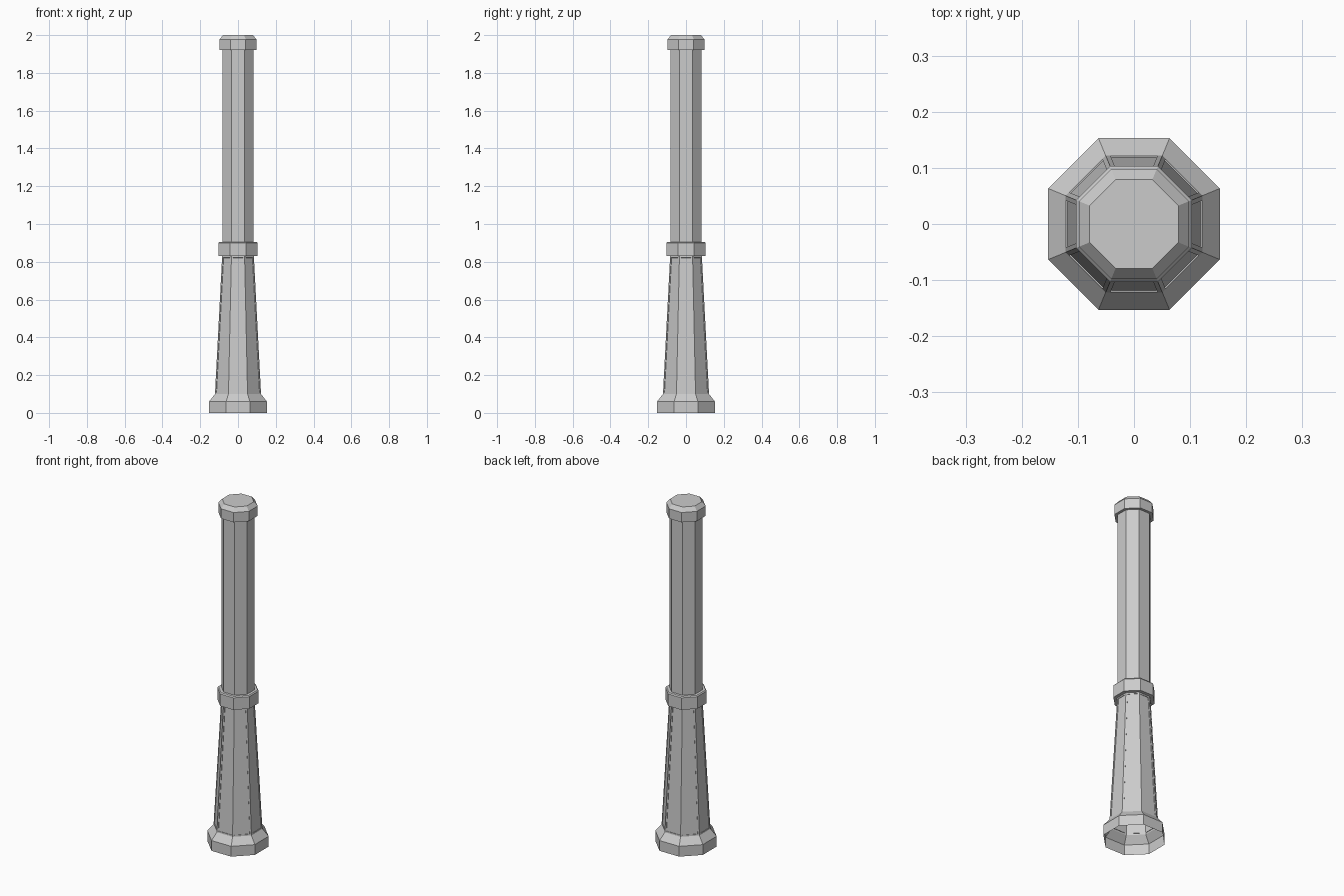
import bpy, bmesh, math

if "Cube" in bpy.data.objects:
    bpy.data.objects.remove(bpy.data.objects["Cube"])

SIDES = 8
K = 1 / math.cos(math.pi / SIDES)   # flat-to-centre distance -> corner radius


def octagon_part(name, profile, cap_top=False, panels=None):
    """Stack octagonal rings from (flat distance, z) pairs."""
    bm = bmesh.new()
    rings = []
    for d, z in profile:
        rings.append([bm.verts.new((d * K * math.cos((i + 0.5) * math.tau / SIDES),
                                    d * K * math.sin((i + 0.5) * math.tau / SIDES), z))
                      for i in range(SIDES)])
    faces = []
    for a, b in zip(rings, rings[1:]):
        for i in range(SIDES):
            j = (i + 1) % SIDES
            faces.append(bm.faces.new((a[i], a[j], b[j], b[i])))
    if cap_top:
        bm.faces.new(rings[-1])
    bm.normal_update()
    if panels:
        # shallow sunken panel on each flat
        margin, depth = panels
        bmesh.ops.inset_individual(bm, faces=faces, thickness=margin)
        bm.normal_update()
        for f in bmesh.ops.extrude_discrete_faces(bm, faces=faces)["faces"]:
            bmesh.ops.translate(bm, verts=f.verts, vec=-f.normal * depth)
    mesh = bpy.data.meshes.new(name)
    bm.to_mesh(mesh)
    bm.free()
    obj = bpy.data.objects.new(name, mesh)
    bpy.context.collection.objects.link(obj)
    return obj


# Open-bottomed foot with sloped shoulder
octagon_part("foot", [(0.153, 0), (0.153, 0.06), (0.122, 0.10)])
# Tapered lower post with panels
octagon_part("lower_post", [(0.122, 0.10), (0.084, 0.83)], panels=(0.012, 0.003))
# Collar between lower and upper post
octagon_part("collar", [(0.084, 0.83), (0.103, 0.83), (0.103, 0.90), (0.098, 0.906), (0.083, 0.906)])
# Straight upper post
octagon_part("upper_post", [(0.083, 0.906), (0.083, 1.92)])
# Bevelled cap
octagon_part("cap", [(0.083, 1.92), (0.098, 1.92), (0.098, 1.977), (0.079, 2.0)], cap_top=True)
